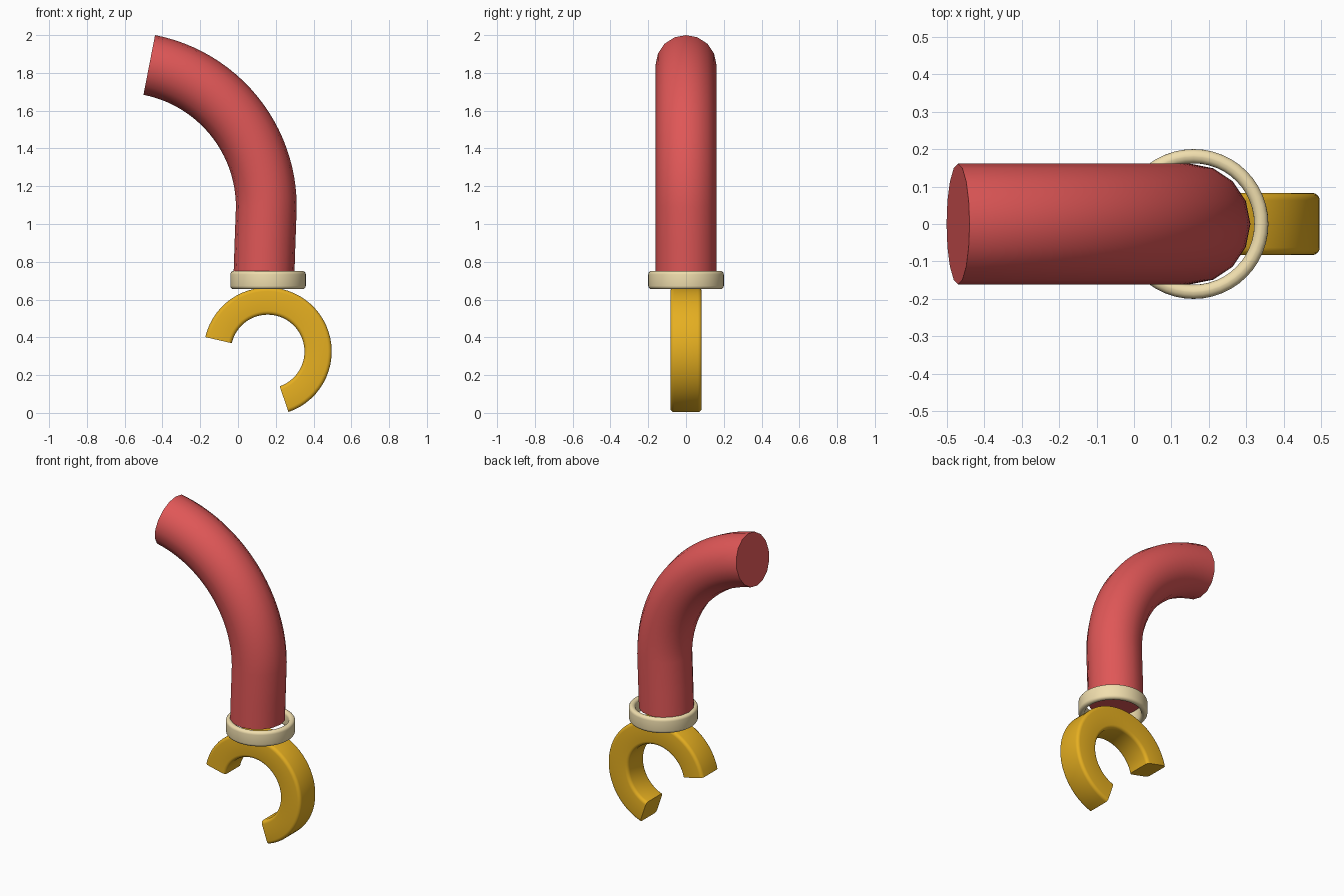
import bpy, bmesh
from math import sin, cos, pi, radians
from mathutils import Vector

if "Cube" in bpy.data.objects:
    bpy.data.objects.remove(bpy.data.objects["Cube"])


def material(name, color):
    m = bpy.data.materials.new(name)
    m.diffuse_color = (*color, 1)
    m.use_nodes = True
    m.node_tree.nodes["Principled BSDF"].inputs["Base Color"].default_value = m.diffuse_color
    return m


def loft(name, sections, mat, closed=False):
    """Skin a list of equal-length point loops; cap the ends unless closed."""
    bm = bmesh.new()
    rings = [[bm.verts.new(p) for p in s] for s in sections]
    pairs = list(zip(rings, rings[1:])) + ([(rings[-1], rings[0])] if closed else [])
    for a, b in pairs:
        for i in range(len(a)):
            j = (i + 1) % len(a)
            bm.faces.new((a[i], a[j], b[j], b[i]))
    if not closed:
        bm.faces.new(rings[0])
        bm.faces.new(rings[-1])
    bmesh.ops.recalc_face_normals(bm, faces=bm.faces)
    me = bpy.data.meshes.new(name)
    bm.to_mesh(me)
    bm.free()
    ob = bpy.data.objects.new(name, me)
    bpy.context.collection.objects.link(ob)
    me.materials.append(mat)
    bpy.ops.object.select_all(action='DESELECT')
    bpy.context.view_layer.objects.active = ob
    ob.select_set(True)
    bpy.ops.object.shade_smooth_by_angle(angle=radians(40))
    return ob


def rounded_rect(hw, hh, r, steps=4):
    """Points of a rectangle with rounded corners, centred on the origin."""
    pts = []
    for k, (sx, sy) in enumerate([(1, 1), (-1, 1), (-1, -1), (1, -1)]):
        for s in range(steps + 1):
            a = (k + s / steps) * pi / 2
            pts.append((sx * (hw - r) + r * cos(a), sy * (hh - r) + r * sin(a)))
    return pts


red = material("red", (0.74, 0.095, 0.095))
cream = material("cream", (0.87, 0.73, 0.42))
gold = material("gold", (0.79, 0.43, 0.015))

# arm: short straight sleeve leading into a wide bend
BEND, R, TUBE = Vector((-0.616, 0, 1.09)), 0.766, 0.161
path = [(Vector((0.138, 0, 0.745)), 0.0), (Vector((0.143, 0, 0.9)), radians(-1))]
for i in range(25):
    a = radians(79) * i / 24
    path.append((BEND + Vector((R * cos(a), 0, R * sin(a))), a))
arm = []
for c, a in path:
    out = Vector((cos(a), 0, sin(a)))
    arm.append([c + TUBE * (out * cos(t) + Vector((0, sin(t), 0)))
                for t in (2 * pi * k / 16 for k in range(16))])
loft("arm", arm, red)

# cuff: rounded band around the wrist
cuff = []
for i in range(48):
    a = 2 * pi * i / 48
    cuff.append([((0.181 + u) * cos(a) + 0.159, (0.181 + u) * sin(a), 0.703 + v)
                 for u, v in rounded_rect(0.019, 0.048, 0.018)])
loft("cuff", cuff, cream, closed=True)

# claw: open C-shaped hand
claw = []
for i in range(41):
    a = radians(-71 + 238 * i / 40)
    claw.append([(0.157 + (0.267 + u) * cos(a), v, 0.325 + (0.267 + u) * sin(a))
                 for u, v in rounded_rect(0.072, 0.083, 0.02)])
loft("claw", claw, gold)
